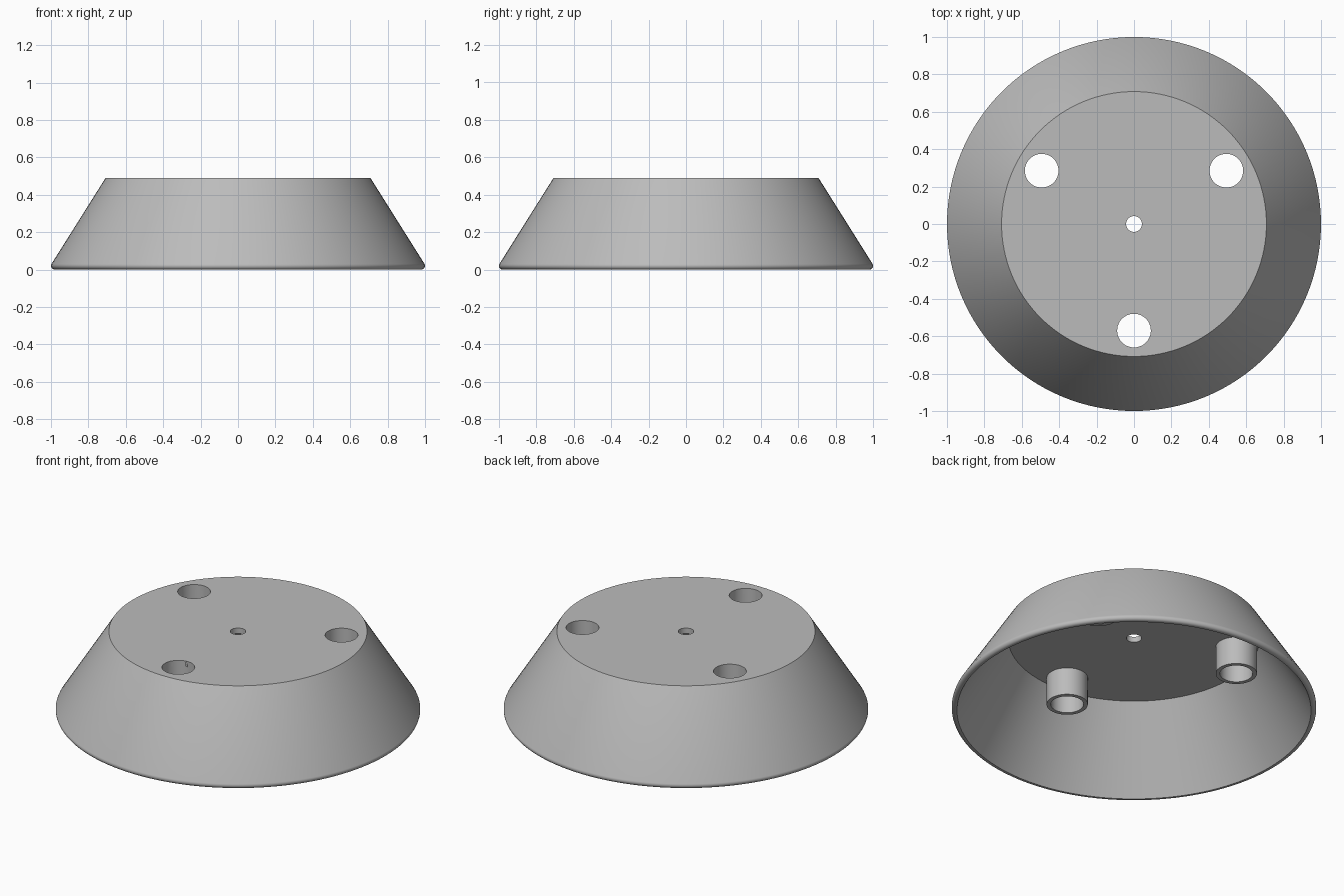
import bpy, bmesh
from math import sin, cos, pi, radians

cube = bpy.data.objects.get("Cube")
if cube:
    bpy.data.objects.remove(cube, do_unlink=True)

grey = bpy.data.materials.new("light grey")
colour = (0.5, 0.5, 0.5, 1)
grey.use_nodes = True
grey.diffuse_color = colour
grey.node_tree.nodes["Principled BSDF"].inputs["Base Color"].default_value = colour

TOP, UNDER, TUBE_END = 0.49, 0.457, 0.29
HOLE_R, TUBE_R, RING_R = 0.09, 0.113, 0.57


def lathe(name, profile, segments, centre=(0, 0)):
    """Revolve a closed (radius, height) loop about a vertical axis."""
    bm = bmesh.new()
    rings = []
    for i in range(segments):
        a = 2 * pi * i / segments
        rings.append([bm.verts.new((r * cos(a), r * sin(a), z)) for r, z in profile])
    n = len(profile)
    for i in range(segments):
        a, b = rings[i], rings[(i + 1) % segments]
        for j in range(n):
            k = (j + 1) % n
            bm.faces.new((a[j], b[j], b[k], a[k]))
    bmesh.ops.recalc_face_normals(bm, faces=bm.faces)
    mesh = bpy.data.meshes.new(name)
    bm.to_mesh(mesh)
    bm.free()
    mesh.materials.append(grey)
    obj = bpy.data.objects.new(name, mesh)
    obj.location = (*centre, 0)
    bpy.context.collection.objects.link(obj)
    return obj


def select(obj):
    bpy.ops.object.select_all(action='DESELECT')
    obj.select_set(True)
    bpy.context.view_layer.objects.active = obj


def smooth(obj):
    select(obj)
    bpy.ops.object.shade_smooth_by_angle(angle=radians(30))


# Hollow sloped shell with a rounded foot, flat top and central hole
foot = [(0.98 + 0.02 * sin(t), 0.02 - 0.02 * cos(t))
        for t in (radians(d) for d in range(0, 121, 20))]
shell = lathe("shell", [(0.042, UNDER), (0.69, UNDER), (0.971, 0)] + foot
              + [(0.708, TOP), (0.042, TOP)], 128)

# Three open tubes hang below matching holes in the top
for i, side in enumerate(("front", "left", "right")):
    a = radians(-90 + 120 * i)
    x, y = RING_R * cos(a), RING_R * sin(a)
    bpy.ops.mesh.primitive_cylinder_add(vertices=48, radius=HOLE_R, depth=0.4,
                                        location=(x, y, TOP))
    cutter = bpy.context.object
    cutter.name = "hole_cutter"
    cutter.hide_render = True
    cutter.data.materials.append(grey)
    select(shell)
    cut = shell.modifiers.new("hole", 'BOOLEAN')
    cut.operation = 'DIFFERENCE'
    cut.solver = 'EXACT'
    cut.object = cutter
    bpy.ops.object.modifier_apply(modifier=cut.name)
    bpy.data.objects.remove(cutter, do_unlink=True)
    tube = lathe(side + "_tube", [(HOLE_R, TUBE_END), (TUBE_R, TUBE_END),
                                  (TUBE_R, UNDER), (HOLE_R, UNDER)], 48, (x, y))
    smooth(tube)

smooth(shell)
